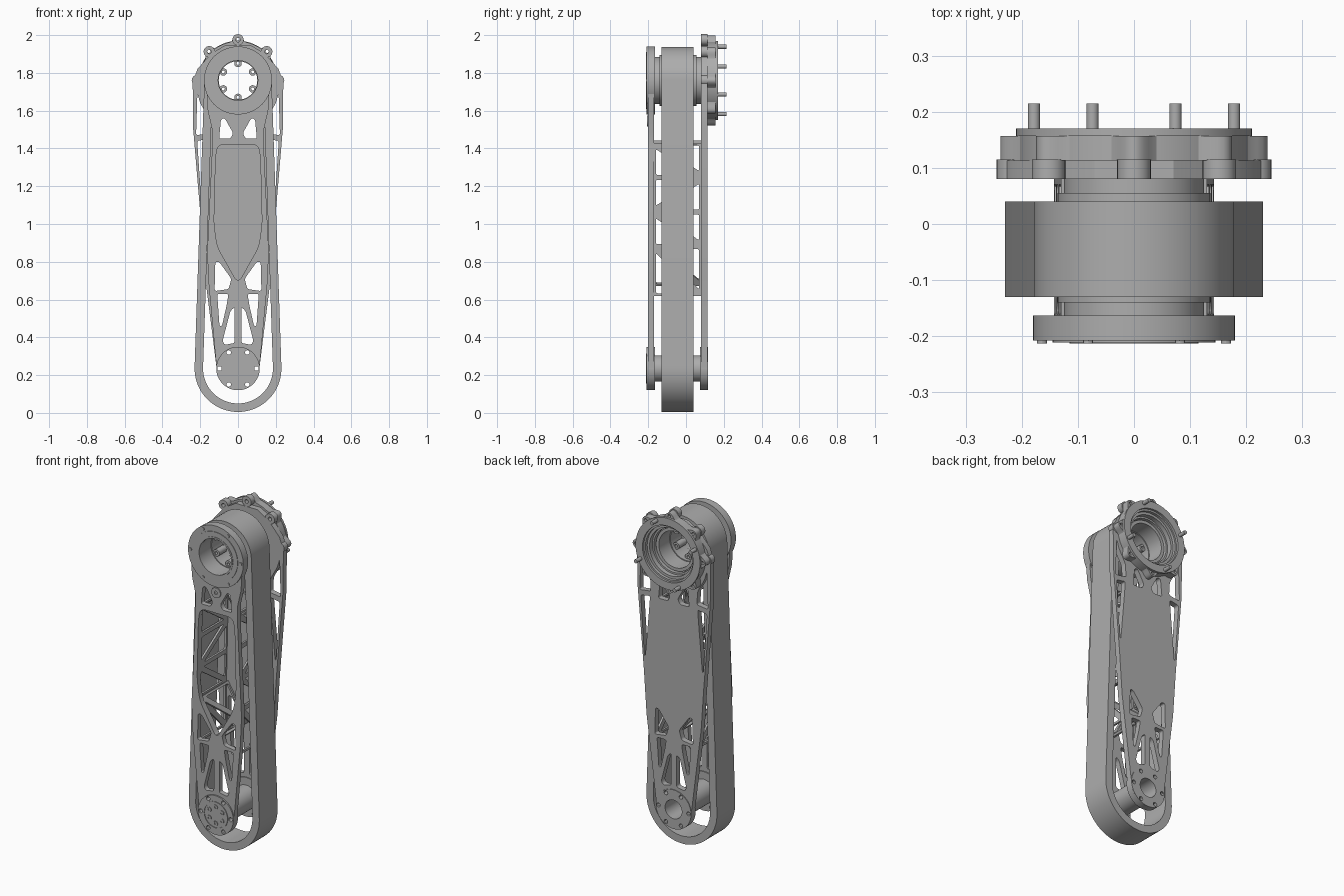
import bpy, bmesh, math
from mathutils import Matrix, Vector

if "Cube" in bpy.data.objects:
    bpy.data.objects.remove(bpy.data.objects["Cube"], do_unlink=True)

TOP, LOW = 1.76, 0.235          # heights of the two axles
grey = bpy.data.materials.new("machined_grey")
grey.use_nodes = True
grey.diffuse_color = (0.42, 0.42, 0.42, 1)
grey.node_tree.nodes["Principled BSDF"].inputs["Base Color"].default_value = (0.42, 0.42, 0.42, 1)


# ---- 2D outline helpers (x, z) ----
def circle(r, x=0, z=0, n=48):
    return [(x + r * math.cos(math.tau * i / n), z + r * math.sin(math.tau * i / n)) for i in range(n)]


def arc(r, z, a, b, n=32):
    return [(r * math.cos(a + (b - a) * i / n), z + r * math.sin(a + (b - a) * i / n)) for i in range(n + 1)]


def polar(r, angle, z=0):
    return r * math.cos(angle), z + r * math.sin(angle)


def belt_loop(low_r, top_r):
    a = math.asin((low_r - top_r) / (TOP - LOW))
    return arc(top_r, TOP, a, math.pi - a) + arc(low_r, LOW, math.pi - a, math.tau + a)


def rounded(points, r=0.012, steps=5):
    out = []
    for i, p in enumerate(points):
        p, a, b = Vector(p), Vector(points[i - 1]), Vector(points[(i + 1) % len(points)])
        s = p + (a - p).normalized() * min(r, (a - p).length * 0.48)
        e = p + (b - p).normalized() * min(r, (b - p).length * 0.48)
        for k in range(steps + 1):
            t = k / steps
            out.append(tuple(s * (1 - t) ** 2 + p * 2 * t * (1 - t) + e * t * t))
    return out


def flip(points):
    return [(-x, z) for x, z in reversed(points)]


def both(shapes):
    return shapes + [flip(s) for s in shapes]


# ---- solid from an outline with holes ----
def solid(name, outline, holes, depth, matrix):
    curve = bpy.data.curves.new(name, 'CURVE')
    curve.dimensions, curve.fill_mode, curve.extrude = '2D', 'BOTH', depth / 2
    for loop in [outline] + holes:
        spline = curve.splines.new('POLY')
        spline.points.add(len(loop) - 1)
        for pt, (x, y) in zip(spline.points, loop):
            pt.co = (x, y, 0, 1)
        spline.use_cyclic_u = True
    temp = bpy.data.objects.new(name + "_outline", curve)
    bpy.context.collection.objects.link(temp)
    graph = bpy.context.evaluated_depsgraph_get()
    mesh = bpy.data.meshes.new_from_object(temp.evaluated_get(graph))
    bpy.data.objects.remove(temp, do_unlink=True)
    bm = bmesh.new()
    bm.from_mesh(mesh)
    bmesh.ops.remove_doubles(bm, verts=bm.verts, dist=0.00005)
    bmesh.ops.transform(bm, matrix=matrix, verts=bm.verts)
    bmesh.ops.recalc_face_normals(bm, faces=bm.faces)
    bm.to_mesh(mesh)
    bm.free()
    mesh.materials.clear()
    mesh.materials.append(grey)
    obj = bpy.data.objects.new(name, mesh)
    bpy.context.collection.objects.link(obj)
    bpy.ops.object.select_all(action='DESELECT')
    obj.select_set(True)
    bpy.context.view_layer.objects.active = obj
    bpy.ops.object.shade_smooth_by_angle(angle=math.radians(30))
    return obj


def plate(name, outline, holes, y0, y1):
    m = Matrix.Translation((0, (y0 + y1) / 2, 0)) @ Matrix.Rotation(math.pi / 2, 4, 'X')
    return solid(name, outline, holes, y1 - y0, m)


def ring(name, r, bore, z, y0, y1, x=0, n=48):
    return plate(name, circle(r, x, z, n), [circle(bore, x, z, n)] if bore else [], y0, y1)


# ---- belt ----
plate("belt", belt_loop(0.23, 0.178), [belt_loop(0.185, 0.133)], -0.13, 0.04)

# ---- shared lightening holes ----
windows = both([
    rounded([(0.12, 0.80), (0.10, 0.80), (0.035, 0.71), (0.05, 0.655), (0.124, 0.645)]),
    rounded([(0.11, 0.63), (0.05, 0.63), (0.06, 0.57), (0.085, 0.46), (0.098, 0.46)]),
    rounded([(0.018, 0.56), (0.04, 0.54), (0.082, 0.38), (0.07, 0.36), (0.018, 0.37)]),
    rounded([(0.09, 1.555), (0.07, 1.56), (0.025, 1.48), (0.04, 1.452), (0.10, 1.452)]),
])
bolt_angles = [i * math.pi / 3 for i in range(6)]
low_bolts = [circle(0.012, *polar(0.098, a, LOW), 12) for a in bolt_angles]

# ---- front plate with big pocket ----
side = [(0.165, 1.69), (0.16, 1.6), (0.137, 1.5), (0.137, 1.4), (0.163, 0.85), (0.155, 0.68)]
front_outline = arc(0.175, TOP, math.pi + 0.4, -0.4)[::1] + side + arc(0.115, LOW, 0.1, -math.pi - 0.1) + flip(side)
pocket = [(0.105, 1.422), (0.118, 1.36), (0.127, 1.0), (0.11, 0.88), (0, 0.685)]
pocket = rounded(pocket + flip(pocket[:-1]), 0.04)
plate("front_plate", front_outline, [circle(0.125, 0, TOP), pocket] + windows + low_bolts, -0.2, -0.17)
ring("front_bearing_housing", 0.18, 0.125, TOP, -0.208, -0.163, n=64)
ring("front_bearing_cover", 0.145, 0.105, TOP, -0.211, -0.19, n=64)
ring("front_cover_lip", 0.115, 0.105, TOP, -0.213, -0.2)
for i in range(6):
    x, z = polar(0.164, i * math.pi / 3, TOP)
    ring("front_cover_bolt", 0.009, 0, z, -0.213, -0.2, x, 12)
ring("front_boss", 0.03, 0.01, 1.545, -0.207, -0.17, n=24)

# ---- back plate ----
edge = [(0.07, 1.945), (0.145, 1.9), (0.215, 1.82), (0.24, 1.75), (0.237, 1.5), (0.195, 1.0), (0.178, 0.75)]
back_outline = edge + arc(0.115, LOW, 0.1, -math.pi - 0.1) + flip(edge)
slots = both([
    rounded([(0.215, 1.69), (0.222, 1.47), (0.15, 1.48), (0.155, 1.56), (0.2, 1.64)]),
    rounded([(0.216, 1.44), (0.155, 1.45), (0.163, 1.35), (0.186, 1.09), (0.192, 1.09)]),
])
plate("back_plate", back_outline, [circle(0.13, 0, TOP), circle(0.055, 0, LOW)] + windows + slots + low_bolts, 0.08, 0.113)

# ---- lobed mounting flange ----
lobes = []
for i in range(160):
    a = math.tau * i / 160
    lobes.append(polar(0.207 + 0.031 * max(0, math.cos(8 * a)) ** 1.5, a, TOP))
bolt_holes = [circle(0.009, *polar(0.219, i * math.pi / 4, TOP), 12) for i in range(8)]
plate("mounting_flange", lobes, [circle(0.155, 0, TOP)] + bolt_holes, 0.113, 0.157)
ring("flange_rim", 0.21, 0.165, TOP, 0.157, 0.17, n=64)
ring("flange_step", 0.16, 0.14, TOP, 0.1, 0.14, n=64)
for i in range(5):
    x, z = polar(0.215, i * math.pi / 4, TOP)
    ring("flange_boss", 0.03, 0.011, z, 0.08, 0.115, x, 24)
for i in range(4):
    x, z = polar(0.193, math.radians(67.5) + i * math.pi / 2, TOP)
    ring("locating_pin", 0.011, 0, z, 0.15, 0.215, x, 16)

# ---- upper drum and hub ----
ring("upper_drum", 0.125, 0.107, TOP, -0.19, 0.1, n=64)
ring("upper_pulley", 0.136, 0.115, TOP, -0.14, 0.055, n=64)
ring("hub_ring", 0.11, 0.102, TOP, -0.1, 0.0)
for i in range(6):
    x, z = polar(0.09, math.pi / 6 + i * math.pi / 3, TOP)
    ring("hub_bolt_boss", 0.02, 0.008, z, -0.09, -0.02, x, 20)

# ---- lower axle ----
ring("lower_axle_tube", 0.07, 0.055, LOW, -0.175, 0.1)
plate("lower_front_flange", circle(0.115, 0, LOW), low_bolts, -0.208, -0.165)
plate("lower_back_flange", circle(0.115, 0, LOW), [circle(0.055, 0, LOW)] + low_bolts, 0.075, 0.117)
ring("axle_cap_ring", 0.08, 0.072, LOW, -0.212, -0.2)
for i in range(6):
    x, z = polar(0.048, math.pi / 6 + i * math.pi / 3, LOW)
    ring("axle_cap_bolt", 0.014, 0.006, z, -0.212, -0.2, x, 16)


# ---- truss walls joining the two plates ----
def truss(name, start, end, bays):
    run = Vector((end[0] - start[0], 0, end[1] - start[1]))
    length, up, across = run.length, run.normalized(), Vector((0, 1, 0))
    m = Matrix((across, up, across.cross(up))).transposed().to_4x4()
    m.translation = (start[0], 0, start[1])
    y0, y1, h, holes = -0.16, 0.07, length / bays, []
    for i in range(bays):
        b, t = i * h + 0.013, (i + 1) * h - 0.013
        l, r = (y0, y1) if i % 2 else (y1, y0)
        d = 0.025 if l < r else -0.025
        holes.append(rounded([(l, b + 0.02), (l, t), (r - d, t)]))
        holes.append(rounded([(r, t - 0.02), (r, b), (l + d, b)]))
    solid(name, [(-0.172, 0), (0.082, 0), (0.082, length), (-0.172, length)], holes, 0.012, m)


for s, word in ((1, "left"), (-1, "right")):
    truss(word + "_upper_truss", (s * 0.137, 0.88), (s * 0.124, 1.43), 3)
    truss(word + "_lower_truss", (s * 0.137, 0.62), (s * 0.137, 0.88), 1)
    truss(word + "_slanted_truss", (0, 0.675), (s * 0.125, 0.885), 1)
truss("top_cross_wall", (-0.12, 1.436), (0.12, 1.436), 1)
